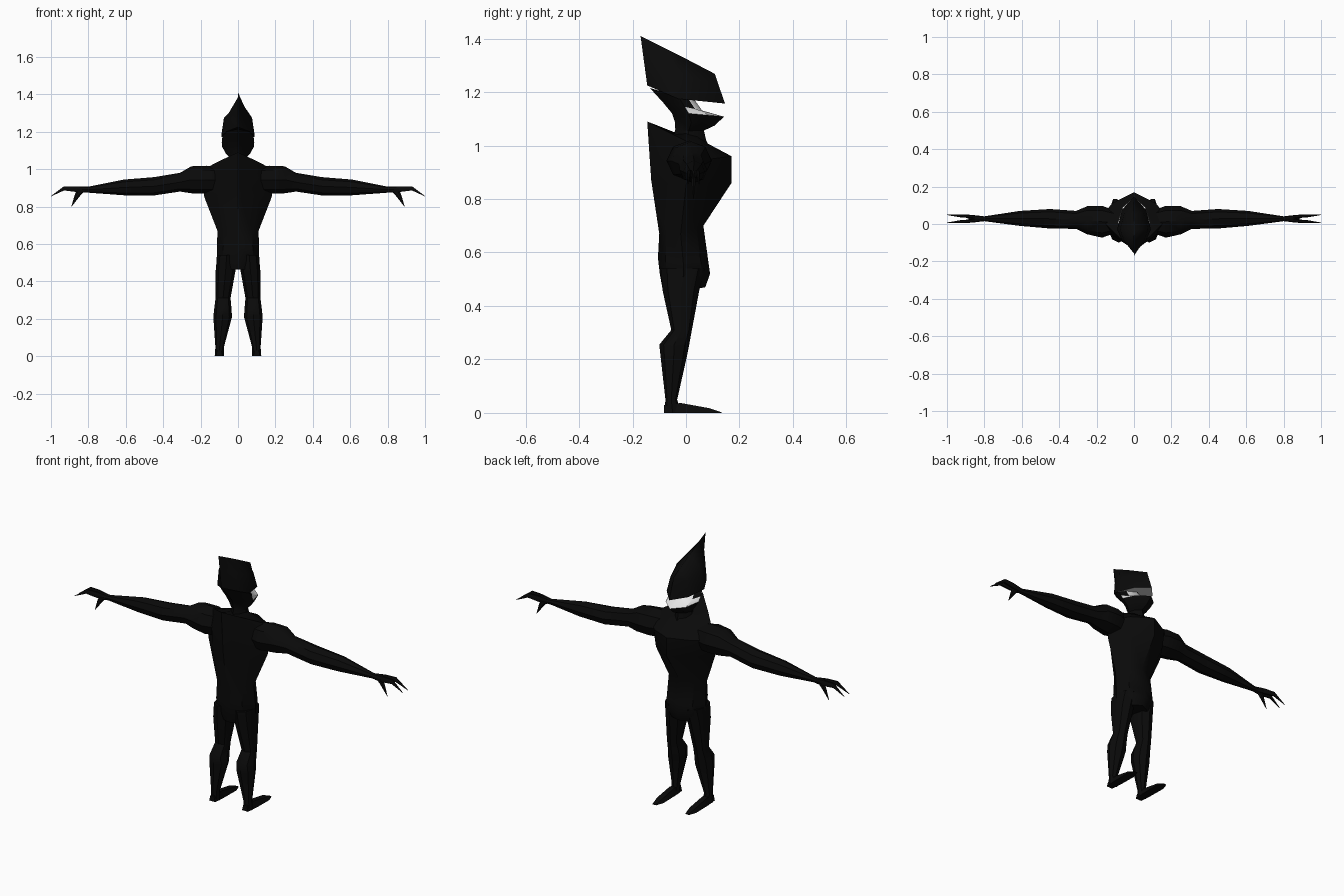
import bpy, bmesh, math


def material(name, rgb):
    m = bpy.data.materials.new(name)
    m.diffuse_color = (*rgb, 1)
    return m


BLACK = material("black_skin", (0.003, 0.003, 0.003))
WHITE = material("white_mouth", (0.8, 0.8, 0.8))


def section(w, back, side, front, k=0.62, tb=0.5, tf=0.6):
    """Symmetric eight-point ring; back, side and front are (y, z)."""
    def mix(end, t):
        return (k * w, side[0] + (end[0] - side[0]) * t, side[1] + (end[1] - side[1]) * t)
    half = [mix(back, tb), (w, *side), mix(front, tf)]
    return ([(0, *back)] + half + [(0, *front)]
            + [(-x, y, z) for x, y, z in reversed(half)])


def oval(axis, c, a, b, n=8):
    """Elliptical ring around axis x, y or z with the two given radii."""
    ring = []
    for i in range(n):
        t = 2 * math.pi * i / n
        u, v = a * math.cos(t), b * math.sin(t)
        d = {"x": (0, u, v), "y": (u, 0, v), "z": (u, v, 0)}[axis]
        ring.append(tuple(p + q for p, q in zip(c, d)))
    return ring


def loft(name, rings, mirror=False, end_point=None, white=None):
    """Skin a list of rings; white(band, segment) picks the mouth faces."""
    bm = bmesh.new()
    rows = [[bm.verts.new(p) for p in r] for r in rings]
    n = len(rows[0])
    for b in range(len(rows) - 1):
        for s in range(n):
            t = (s + 1) % n
            f = bm.faces.new((rows[b][s], rows[b][t], rows[b + 1][t], rows[b + 1][s]))
            f.material_index = int(bool(white and white(b, s)))
    bm.faces.new(rows[0])
    if end_point:
        c = bm.verts.new(end_point)
        for s in range(n):
            f = bm.faces.new((rows[-1][s], rows[-1][(s + 1) % n], c))
            f.material_index = int(bool(white and white(len(rows) - 1, s)))
    else:
        bm.faces.new(rows[-1])
    bmesh.ops.recalc_face_normals(bm, faces=bm.faces)
    me = bpy.data.meshes.new(name)
    bm.to_mesh(me)
    bm.free()
    me.materials.append(BLACK)
    me.materials.append(WHITE)
    ob = bpy.data.objects.new(name, me)
    bpy.context.collection.objects.link(ob)
    bpy.ops.object.select_all(action="DESELECT")
    ob.select_set(True)
    bpy.context.view_layer.objects.active = ob
    bpy.ops.object.shade_smooth_by_angle(angle=math.radians(40))
    if mirror:
        ob.modifiers.new("mirror", "MIRROR")
    return ob


# Crested upper head with the roof of the mouth
loft("upper_head", [
    section(0.002, (-0.17, 1.41), (-0.03, 1.34), (0.108, 1.268), tb=0.6),
    section(0.075, (-0.158, 1.32), (-0.03, 1.275), (0.124, 1.22), k=0.68),
    section(0.09, (-0.145, 1.225), (-0.03, 1.175), (0.146, 1.157), k=0.72),
], end_point=(0, 0.03, 1.182), white=lambda b, s: b == 2 and s in (2, 3, 4, 5))

# Back of skull, lower jaw and neck
loft("jaw_and_neck", [
    section(0.082, (-0.135, 1.215), (-0.03, 1.185), (0.02, 1.188), k=0.72),
    section(0.087, (-0.085, 1.16), (-0.005, 1.145), (0.06, 1.131), k=0.72),
    section(0.085, (-0.052, 1.12), (0.01, 1.12), (0.142, 1.108), k=0.72),
    section(0.066, (-0.042, 1.09), (0.02, 1.085), (0.108, 1.075), k=0.72),
    section(0.04, (-0.04, 1.06), (0.01, 1.055), (0.067, 1.056), k=0.72),
    section(0.05, (-0.05, 1.02), (0.01, 1.02), (0.08, 1.0), k=0.72),
], white=lambda b, s: b < 2 and s in (3, 4) or b == 1 and s in (2, 5))

# Torso with ridged chest and pointed back fin
loft("torso", [
    section(0.042, (-0.05, 1.04), (0.0, 1.045), (0.07, 1.03)),
    section(0.15, (-0.145, 1.09), (0.0, 1.017), (0.082, 1.007), tb=0.4),
    section(0.19, (-0.137, 0.97), (0.02, 0.94), (0.17, 0.96)),
    section(0.18, (-0.13, 0.87), (0.0, 0.85), (0.17, 0.86)),
    section(0.11, (-0.10, 0.67), (-0.02, 0.67), (0.065, 0.70), k=0.7, tb=0.65, tf=0.7),
    section(0.113, (-0.105, 0.58), (-0.01, 0.56), (0.083, 0.57), k=0.7, tb=0.7, tf=0.7),
    section(0.114, (-0.098, 0.52), (-0.01, 0.51), (0.09, 0.52), k=0.7, tb=0.7, tf=0.7),
    section(0.09, (-0.088, 0.465), (-0.01, 0.455), (0.072, 0.47), k=0.6, tb=0.7, tf=0.7),
])

# Arms: x, y, z, y radius, z radius
arm = [(0.10, 0.012, 0.94, 0.06, 0.07), (0.17, 0.012, 0.943, 0.085, 0.075),
       (0.25, 0.02, 0.943, 0.075, 0.072), (0.31, 0.022, 0.93, 0.048, 0.05),
       (0.45, 0.028, 0.908, 0.052, 0.049), (0.61, 0.03, 0.902, 0.04, 0.042),
       (0.80, 0.028, 0.89, 0.013, 0.016), (0.86, 0.028, 0.89, 0.02, 0.016)]
loft("arm", [oval("x", (x, y, z), a, b) for x, y, z, a, b in arm], mirror=True)

# Clawed hand: two fingers and a thumb
for label, d in (("front_finger", 1), ("rear_finger", -1)):
    path = [(0.82, 0.006, 0.89, 0.009, 0.015), (0.87, 0.012, 0.893, 0.009, 0.017),
            (0.93, 0.016, 0.897, 0.008, 0.013), (1.0, 0.021, 0.855, 0.001, 0.001)]
    loft(label, [oval("x", (x, 0.028 + d * y, z), a, b, 6) for x, y, z, a, b in path], mirror=True)
loft("thumb", [oval("z", p, a, b, 6) for p, a, b in (
    ((0.835, 0.028, 0.89), 0.025, 0.01), ((0.858, 0.028, 0.86), 0.016, 0.009),
    ((0.89, 0.028, 0.80), 0.001, 0.001))], mirror=True)

# Legs: z, x centre, x radius, back y, front y
leg = [(0.54, 0.06, 0.052, -0.095, 0.07), (0.46, 0.066, 0.053, -0.088, 0.05),
       (0.31, 0.08, 0.04, -0.055, 0.022), (0.255, 0.081, 0.046, -0.10, 0.012),
       (0.21, 0.082, 0.05, -0.095, 0.003), (0.05, 0.098, 0.023, -0.077, -0.033),
       (0.0, 0.10, 0.024, -0.08, -0.02)]
loft("leg", [oval("z", (x, (b + f) / 2, z), r, (f - b) / 2) for z, x, r, b, f in leg], mirror=True)

# Flat pointed feet: y, half width, height
foot = [(-0.082, 0.018, 0.03), (-0.02, 0.024, 0.037), (0.09, 0.026, 0.017), (0.133, 0.012, 0.002)]
loft("foot", [[(0.10 - w, y, 0), (0.10 + w, y, 0), (0.10 + 0.6 * w, y, h), (0.10 - 0.6 * w, y, h)]
              for y, w, h in foot], mirror=True)
